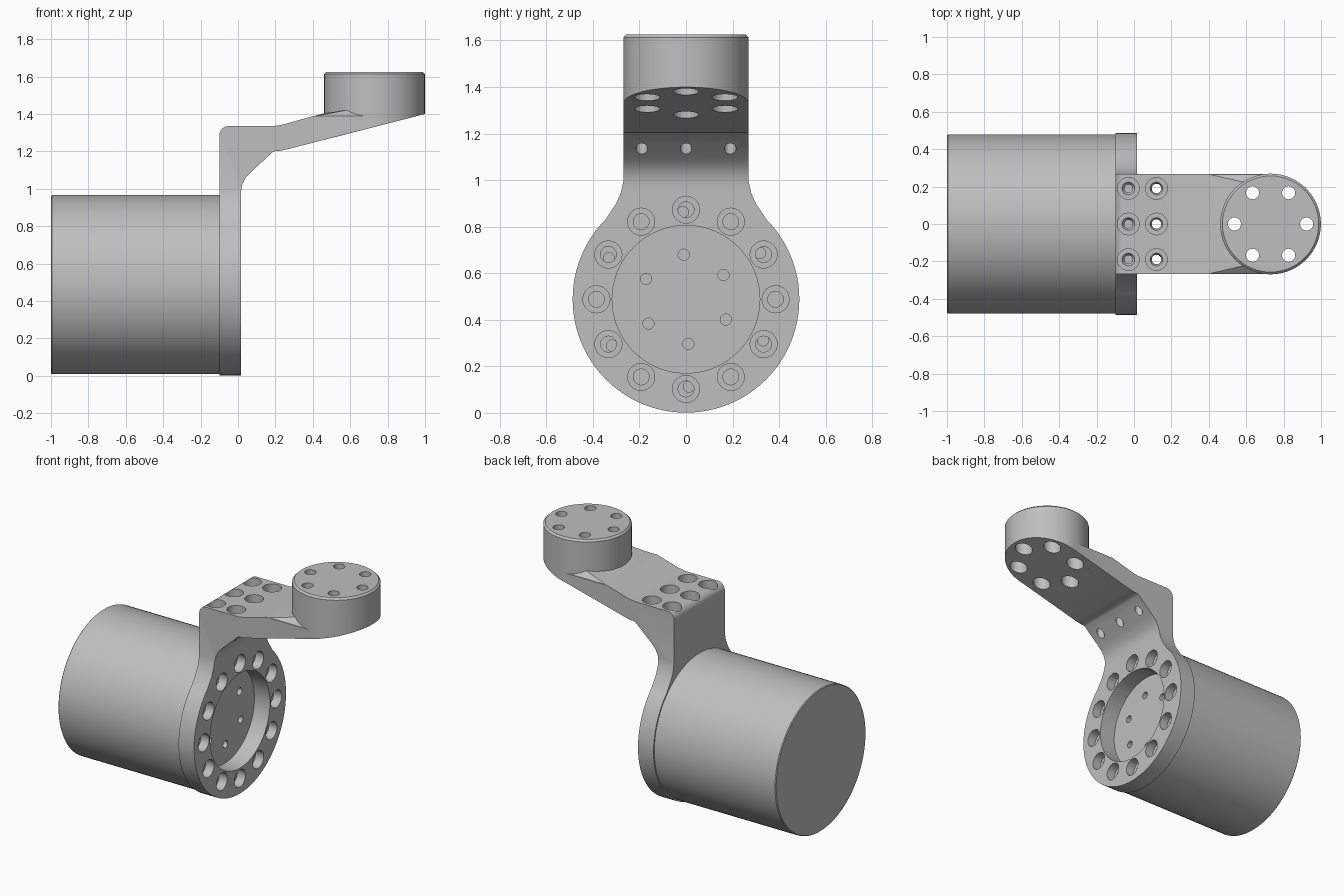
import bpy, bmesh, math
from mathutils import Vector

if "Cube" in bpy.data.objects:
    bpy.data.objects.remove(bpy.data.objects["Cube"], do_unlink=True)

grey = bpy.data.materials.new("machined_grey")
grey.use_nodes = True
grey.diffuse_color = (0.52, 0.52, 0.52, 1)
grey.node_tree.nodes["Principled BSDF"].inputs["Base Color"].default_value = grey.diffuse_color

CZ = 0.488          # height of the motor axis
HALF = 0.268        # half width of the arm
DISC_X = 0.73       # centre of the output disc
X, Z = Vector((1, 0, 0)), Vector((0, 0, 1))


def finish(bm, name):
    bmesh.ops.recalc_face_normals(bm, faces=bm.faces)
    mesh = bpy.data.meshes.new(name)
    bm.to_mesh(mesh)
    bm.free()
    mesh.materials.append(grey)
    obj = bpy.data.objects.new(name, mesh)
    bpy.context.collection.objects.link(obj)
    return obj


def lathe(bm, origin, axis, sections, seg=32):
    """Closed turned solid: sections are (distance along axis, radius)."""
    u = Vector((0, 1, 0))
    w = axis.cross(u)
    turns = [2 * math.pi * i / seg for i in range(seg)]
    rings = [[bm.verts.new(Vector(origin) + axis * t + (u * math.cos(a) + w * math.sin(a)) * r)
              for a in turns] for t, r in sections]
    for a, b in zip(rings, rings[1:]):
        for i in range(seg):
            j = (i + 1) % seg
            bm.faces.new((a[i], a[j], b[j], b[i]))
    bm.faces.new(rings[0])
    bm.faces.new(rings[-1])
    return rings


def prism(name, points, place, lo, hi):
    bm = bmesh.new()
    a, b = ([bm.verts.new(place(p, q, t)) for p, q in points] for t in (lo, hi))
    bm.faces.new(a)
    bm.faces.new(b)
    for i in range(len(points)):
        j = (i + 1) % len(points)
        bm.faces.new((a[i], a[j], b[j], b[i]))
    return finish(bm, name)


def boolean(obj, other, operation):
    mod = obj.modifiers.new(operation.lower(), "BOOLEAN")
    mod.operation, mod.object, mod.solver = operation, other, "EXACT"
    bpy.context.view_layer.objects.active = obj
    bpy.ops.object.modifier_apply(modifier=mod.name)
    bpy.data.objects.remove(other, do_unlink=True)


def circle(n, radius, start):
    for i in range(n):
        a = math.radians(start) + 2 * math.pi * i / n
        yield radius * math.cos(a), radius * math.sin(a)


def underside(x):
    return 1.21 + 0.257 * (x - 0.26)


# Bracket: side profile crossed with the front outline of flange and neck
corner = [(-0.05 - 0.05 * math.sin(a), 1.285 + 0.05 * math.cos(a))
          for a in (math.pi / 2 * i / 8 for i in range(9))]
side = [(-0.1, -0.1), (0.015, -0.1), (0.015, 0.98), (0.022, 1.02), (0.04, 1.058), (0.07, 1.09),
        (0.185, 1.195), (0.2, 1.202), (0.225, 1.203), (0.26, 1.21),
        (DISC_X, underside(DISC_X)), (DISC_X, 1.388), (0.4, 1.388),
        (0.24, 1.343), (0.19, 1.335)] + corner
bracket = prism("bracket", side, lambda p, q, t: (p, t, q), -0.7, 0.7)

neck = [(0.325, 0.862), (0.3, 0.9), (0.28, 0.945), (HALF, 1.0), (HALF, 1.5)]
a0 = math.atan2(0.344, 0.345)
sweep = math.pi + 2 * a0
arc = [(0.487 * math.cos(a), CZ + 0.487 * math.sin(a))
       for a in (a0 - sweep * i / 72 for i in range(73))]
outline = neck[::-1] + arc + [(-y, z) for y, z in neck]
boolean(bracket, prism("outline", outline, lambda p, q, t: (t, p, q), -0.5, 1.2), "INTERSECT")

# Output disc, its lower rim following the sloped underside
bm = bmesh.new()
rings = lathe(bm, (DISC_X, 0, 0), Z, [(1.3, HALF + 0.001), (1.613, HALF + 0.001), (1.625, 0.257)], 96)
for v in rings[0]:
    v.co.z = underside(v.co.x) - 0.0005
boolean(bracket, finish(bm, "disc"), "UNION")

# Raised blend where the arm meets the disc
bm = bmesh.new()
for s in (-1, 1):
    for x, y, z in ((0.4, 0.266, 1.386), (0.69, 0.266, 1.386), (0.58, 0.225, 1.42),
                    (0.46, 0.19, 1.404), (0.4, 0.264, 1.37), (0.69, 0.264, 1.37)):
        bm.verts.new((x, s * y, z))
bmesh.ops.convex_hull(bm, input=bm.verts)
boolean(bracket, finish(bm, "blend"), "UNION")

# All holes of the bracket
bm = bmesh.new()
lathe(bm, (0, 0, CZ), X, [(-0.2, 0.317), (0.1, 0.317)], 96)
for y, z in circle(12, 0.385, 0):
    lathe(bm, (0, y, CZ + z), X, [(-0.2, 0.034), (-0.045, 0.034), (-0.045, 0.058), (0.1, 0.058)])
for x, y in circle(6, 0.193, 0):
    lathe(bm, (DISC_X + x, y, 0), Z, [(1.1, 0.055), (1.5, 0.055), (1.5, 0.035), (1.7, 0.035)])
for y in (-0.19, 0, 0.19):
    for x, low, r in ((-0.03, 1.08, 0.022), (0.12, 1.0, 0.025)):
        lathe(bm, (x, y, 0), Z, [(low, r), (1.25, r), (1.27, 0.034), (1.27, 0.058), (1.45, 0.058)])
boolean(bracket, finish(bm, "holes"), "DIFFERENCE")

# Motor body with small tapped holes in its face
bm = bmesh.new()
lathe(bm, (0, 0, CZ), X, [(-1, 0.473), (-0.995, 0.478), (-0.1, 0.478)], 96)
motor = finish(bm, "motor_body")
bm = bmesh.new()
for ring, start in ((0.192, 33), (0.375, 32)):
    for y, z in circle(6, ring, start):
        lathe(bm, (0, y, CZ + z), X, [(-0.16, 0.024), (0, 0.024)], 20)
boolean(motor, finish(bm, "tapped_holes"), "DIFFERENCE")

# Smooth the round surfaces, keep edges sharp
for obj in (bracket, motor):
    bpy.ops.object.select_all(action="DESELECT")
    obj.select_set(True)
    bpy.context.view_layer.objects.active = obj
    bpy.ops.object.shade_smooth_by_angle(angle=math.radians(25))
